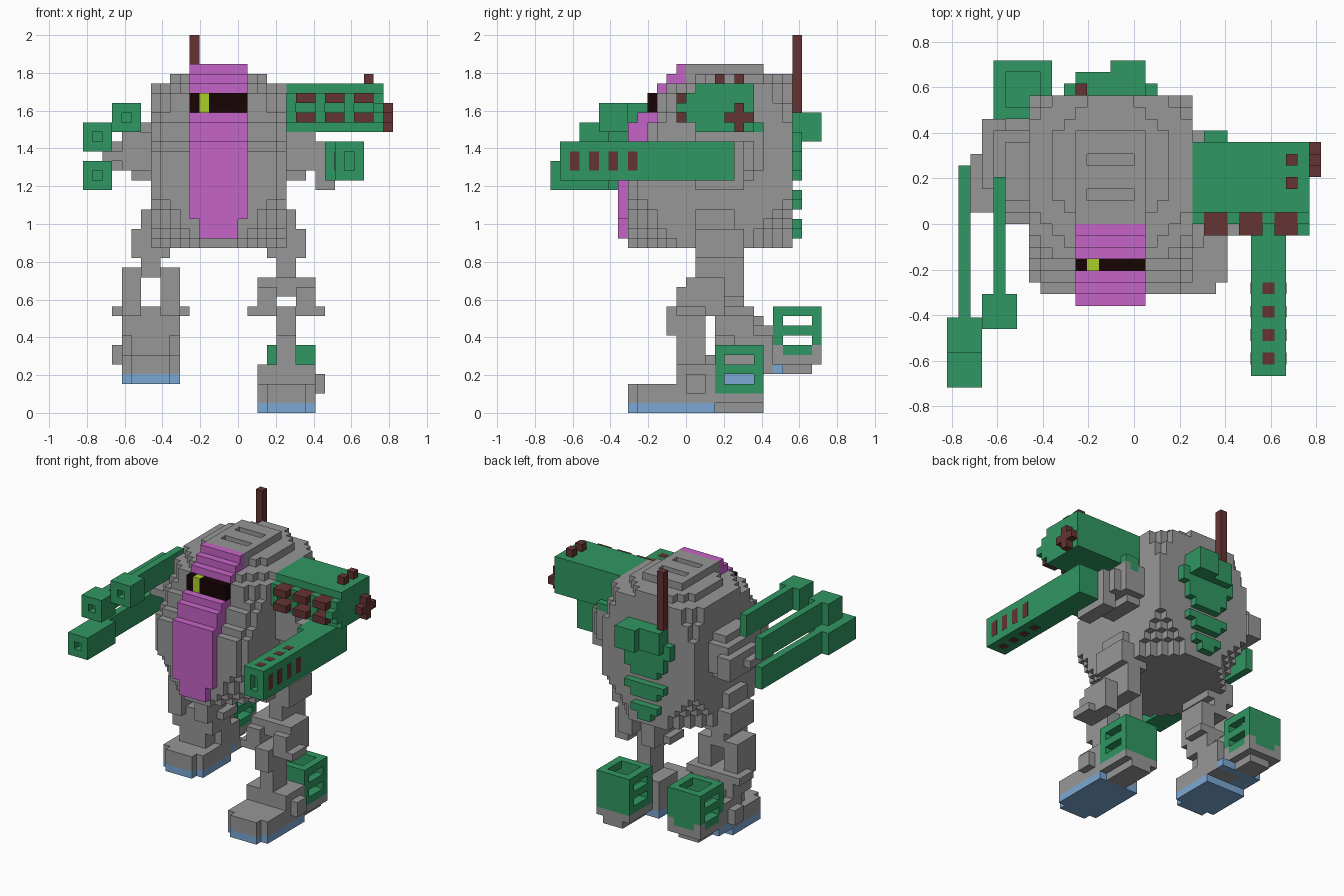
import bpy
import bmesh
from mathutils import Vector

UNIT = 2 / 39      # one building block
MID = -2           # block column on which the body is mirrored

cube = bpy.data.objects.get("Cube")
if cube:
    bpy.data.objects.remove(cube)


def material(name, r, g, b):
    mat = bpy.data.materials.new(name)
    mat.use_nodes = True
    mat.diffuse_color = (r, g, b, 1)
    mat.node_tree.nodes["Principled BSDF"].inputs["Base Color"].default_value = (r, g, b, 1)
    return mat


grey = material("armour grey", .31, .31, .31)
green = material("weapon green", .03, .31, .125)
pink = material("panel pink", .56, .125, .57)
brown = material("dark brown", .13, .033, .033)
black = material("visor black", .009, .001, .001)
lime = material("eye lime", .4, .62, .02)
blue = material("sole blue", .2, .39, .66)


def finish(name, mat, bm):
    mesh = bpy.data.meshes.new(name)
    bm.to_mesh(mesh)
    bm.free()
    mesh.materials.append(mat)
    obj = bpy.data.objects.new(name, mesh)
    bpy.context.collection.objects.link(obj)
    return obj


def blocks(name, mat, *spans):
    """One object from boxes given as x, y and z spans in block units."""
    bm = bmesh.new()
    for span in spans:
        corners = bmesh.ops.create_cube(bm, size=1)["verts"]
        for v in corners:
            v.co = Vector([(a + b) / 2 + c * abs(b - a) for (a, b), c in zip(span, v.co)]) * UNIT
    return finish(name, mat, bm)


def voxels(name, mat, cells):
    """Outer skin of a set of unit cells."""
    bm = bmesh.new()
    for cell in cells:
        for axis in range(3):
            for step in (0, 1):
                near = list(cell)
                near[axis] += 2 * step - 1
                if tuple(near) in cells:
                    continue
                ring = []
                for u, w in ((0, 0), (1, 0), (1, 1), (0, 1)):
                    p = list(cell)
                    p[axis] += step
                    p[(axis + 1) % 3] += u
                    p[(axis + 2) % 3] += w
                    ring.append(bm.verts.new(Vector(p) * UNIT))
                bm.faces.new(ring if step else ring[::-1])
    bmesh.ops.remove_doubles(bm, verts=bm.verts, dist=UNIT / 100)
    return finish(name, mat, bm)


# Front profile of the body: bottom, top, panel depth, shell depth
PROFILE = ((17, 27, -7, -6), (27, 28, -7, -5), (28, 30, -6, -4), (30, 31, -5, -3),
           (31, 33, -4, -3), (33, 34, -3, -2), (34, 35, -2, -1), (35, 36, -1, 0))


def in_body(x, y, z):
    front = next(shell for lo, hi, panel, shell in PROFILE if lo <= z < hi)
    if z == 35:
        slot = -4 <= x < 0 and y in (2, 5)
        return -5 <= x < 1 and 0 <= y < 8 and not slot
    half = 5 if z == 34 else 7
    side = half - abs(x + .5 - MID)
    nose, tail = y + .5 - front, 11 - y - .5
    cut = 1 + max(0, 22 - z) * .8 + max(0, z - 29) * .5
    return min(side, nose, tail) > 0 and side + nose >= cut + .5 and side + tail >= cut


voxels("body_shell", grey, {(x, y, z) for x in range(-9, 5) for y in range(-6, 11)
                            for z in range(17, 36) if in_body(x, y, z)})

# Stepped chest panel with visor
steps = [((-5, 1), (panel, shell + 1 if hi < 36 else 0), (max(lo, 20), hi))
         for lo, hi, panel, shell in PROFILE if lo != 31]
blocks("chest_panel", pink, *steps, ((-4, 0), (-7, -5), (18, 20)))
blocks("visor", black, ((-5, -4), (-4, -2), (31, 33)), ((-3, 1), (-4, -2), (31, 33)))
blocks("eye", lime, ((-4, -3), (-4, -2), (31, 33)))

# Back unit, vents and aerial
blocks("back_unit", green, ((-2, 1), (10, 14), (28, 31)), ((-5, -2), (10, 13), (28, 31)),
       ((-6, 2), (10, 12), (27, 29)), ((-5, 1), (10, 12), (25, 27)), ((-4, 0), (10, 12), (24, 25)))
blocks("back_vents", green, ((-5, 1), (10, 12), (22, 23)), ((-4, 0), (10, 12), (21, 22)),
       ((-4, 0), (10, 12), (19, 20)), ((-3, -1), (10, 12), (18, 19)))
blocks("aerial", brown, ((-5, -4), (11, 12), (31, 39)))


def mirrored(sign):
    """Span maker for offsets from the body's middle column."""
    return lambda a, b: tuple(sorted((MID + sign * a, MID + sign * b)))


def shift(a, b, by):
    return (a + by, b + by)


# Hips, legs, feet and calf boxes
for label, sign, fwd, lift in (("left", 1, 0, 0), ("right", -1, 6, 3)):
    X = mirrored(sign)
    Y = lambda a, b: shift(a, b, fwd)
    Z = lambda a, b: shift(a, b, lift)
    raised = lift > 0
    blocks(label + "_hip", grey, (X(5, 9), (1, 6), (16, 19)), (X(5, 8), (1, 5), (19, 21)))
    bar, top, near, far = (14, 15, 2, 6) if raised else (12, 14, 0, 4)
    blocks(label + "_thigh", grey, (X(6, 8), (1, 6), (bar, 17)), (X(4, 10), (near, far), (bar, top)),
           *[(X(a, a + 2), (near, far), (10, top)) for a in (4, 8)])
    knee = 5 if raised else 0
    blocks(label + "_knee", grey, (X(3, 11), shift(-1, 2, knee), (10, 11)),
           (X(4, 10) if raised else X(6, 8), shift(-2, 2, knee), (8, 11)),
           *[(X(a, a + 2), shift(-1, 1, knee), (10, 13)) for a in (4, 8)])
    blocks(label + "_shin", grey, (X(6, 8), Y(-1, 2), (5 + lift, 10)),
           (X(4, 10), Y(-1, 3), Z(3, 5)), (X(10, 11), Y(0, 2), Z(2, 4)))
    blocks(label + "_foot", grey, (X(4, 10), Y(-5, 3), Z(1, 3)), (X(5, 9), Y(-6, -5), Z(1, 3)))
    sole = [(X(4, 10), Y(-5, 3), Z(0, 1)), (X(5, 9), Y(-6, -5), Z(0, 1))]
    if raised:
        sole[0] = (X(4, 10), (1, 7), (3, 4))
        sole.append((X(4, 10), (7, 10), (4, 5)))
        blocks("right_heel", grey, (X(5, 9), (3, 9), (5, 9)))
    blocks(label + "_sole", blue, *sole)

    # Open-topped box with slotted sides above a grey nozzle
    base = 6 if raised else 2
    H = lambda a, b: shift(a, b, base)
    walls = [(X(5, 10), Y(4, 7), H(0, 1)), (X(6, 9), Y(3, 8), H(0, 1)),
             (X(5, 10), Y(3, 4), H(1, 5)), (X(5, 10), Y(7, 8), H(1, 5))]
    for a in (5, 9):
        walls += [(X(a, a + 1), Y(4, 7), H(2, 3)), (X(a, a + 1), Y(4, 7), H(4, 5))]
    blocks(label + "_calf_box", green, *walls)
    blocks(label + "_box_corners", grey if raised else green,
           *[(X(a, a + 1), Y(b, b + 1), H(0, 1)) for a in (5, 9) for b in (3, 7)])
    blocks(label + "_nozzle", grey, (X(5, 10), Y(3, 8), H(-1, 0)),
           (X(6, 9), Y(4, 7) if raised else Y(3, 8), H(-2, -1)))

    # Shoulder joint
    blocks(label + "_shoulder", grey, (X(6, 10), (1, 8), (25, 29)), (X(7, 9), (2, 7), (24, 30)),
           (X(9, 11), (3, 7), (25, 28)))


def gun_head(name, x, y, z, length):
    """Square barrel end with a hole in its front face."""
    rim = (y, y + 1)
    blocks(name, green, ((x, x + 3), (y + 1, y + length), (z, z + 3)),
           ((x, x + 1), rim, (z, z + 3)), ((x + 2, x + 3), rim, (z, z + 3)),
           ((x + 1, x + 2), rim, (z, z + 1)), ((x + 1, x + 2), rim, (z + 2, z + 3)))


# Right arm: three long barrels on flat rods
for name, x, y, z, length, end in (("upper", -13, -9, 29, 3, 4), ("middle", -16, -11, 27, 3, 5),
                                   ("lower", -16, -14, 23, 6, 5)):
    gun_head(name + "_barrel_head", x, y, z, length)
    blocks(name + "_barrel_rod", green, ((x + 1, x + 2), (y + length, end), (z, z + 3)))
blocks("right_arm_mount", grey, ((-14, -12), (1, 6), (26, 27)), ((-13, -11), (3, 9), (25, 28)))

# Left forearm cannon with inlaid ports
rim = (-13, -12)
blocks("forearm_cannon", green, ((10, 13), (-12, 5), (24, 28)), ((9, 10), (0, 5), (24, 28)),
       ((10, 11), rim, (24, 28)), ((12, 13), rim, (24, 28)),
       ((11, 12), rim, (24, 25)), ((11, 12), rim, (27, 28)))
ports = []
for y in range(-12, -5, 2):
    ports += [((9.97, 13.03), (y, y + 1), (25, 27)),
              ((11, 12), (y, y + 1), (23.97, 28.03))]
blocks("cannon_ports", brown, *ports)
blocks("left_elbow", grey, ((8, 10), (1, 6), (23, 25)), ((7, 10), (1, 6), (25, 28)))

# Missile pod on the left shoulder
blocks("missile_pod", green, ((5, 15), (1, 7), (29, 34)), ((14, 15), (-1, 0), (31, 32)),
       ((6, 8), (6, 8), (28, 30)), *[((x, x + 1), (0, 1), (30, 33)) for x in (5, 8, 11, 14)])
blocks("missiles", brown, *[((x, x + 2), (-1, 1), (z, z + 1)) for x in (6, 9, 12) for z in (30, 32)])
blocks("pod_studs", brown, *[((13, 14), (y, y + 1), (34, 35)) for y in (3, 5)])
blocks("pod_cross", brown, ((15, 16), (5, 6), (29, 32)), ((15, 16), (4, 7), (30, 31)))
